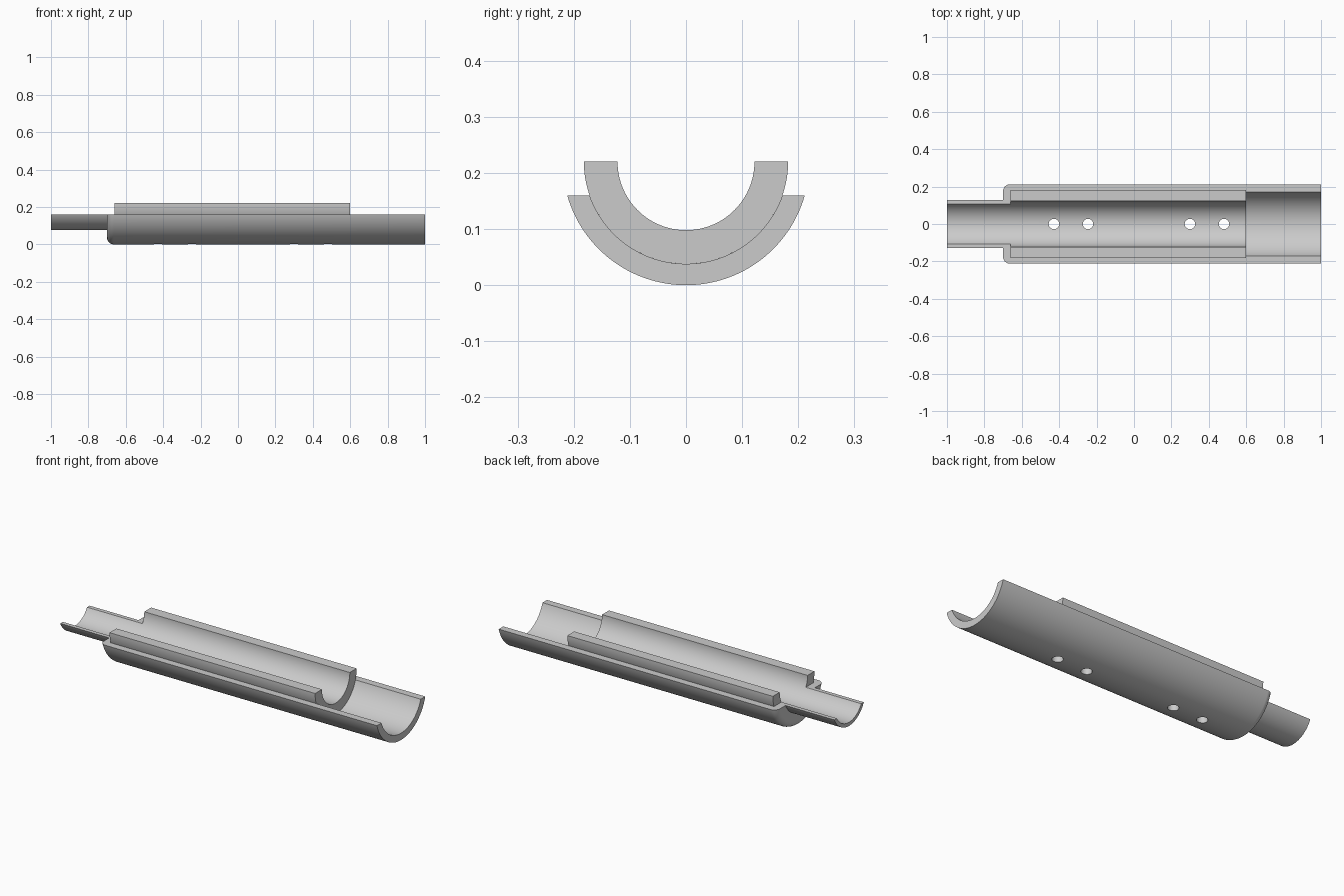
import bpy, bmesh, math

AXIS_Z = 0.22      # height of the common bore axis
SEGMENTS = 72      # steps along each arc

cube = bpy.data.objects.get("Cube")
if cube:
    bpy.data.objects.remove(cube, do_unlink=True)

grey = bpy.data.materials.new("plain grey")
grey.use_nodes = True
colour = (0.6, 0.6, 0.6, 1)
grey.diffuse_color = colour
grey.node_tree.nodes["Principled BSDF"].inputs["Base Color"].default_value = colour


def add_object(name, bm):
    bmesh.ops.recalc_face_normals(bm, faces=bm.faces)
    mesh = bpy.data.meshes.new(name)
    bm.to_mesh(mesh)
    bm.free()
    mesh.materials.append(grey)
    obj = bpy.data.objects.new(name, mesh)
    bpy.context.collection.objects.link(obj)
    return obj


def trough(name, profile, drop):
    """Sweep (x, radius) points under the axis, ending level, drop below it."""
    bm = bmesh.new()
    rings = []
    for i in range(SEGMENTS + 1):
        ring = []
        for x, r in profile:
            start = math.asin(drop / r)
            a = start + (math.pi - 2 * start) * i / SEGMENTS
            ring.append(bm.verts.new((x, r * math.cos(a), AXIS_Z - r * math.sin(a))))
        rings.append(ring)
    n = len(profile)
    for a, b in zip(rings, rings[1:]):
        for j in range(n):
            k = (j + 1) % n
            bm.faces.new((a[j], a[k], b[k], b[j]))
    bm.faces.new(rings[0])
    bm.faces.new(rings[-1])
    return add_object(name, bm)


# Outer shell with rounded shoulder and narrow neck
fillet = 0.035
shoulder = []
for i in range(9):
    t = math.pi / 2 * i / 8
    shoulder.append((-0.7 + fillet - fillet * math.sin(t),
                     AXIS_Z - fillet + fillet * math.cos(t)))
shell_profile = [(1, 0.22)] + shoulder + [
    (-0.7, 0.142), (-1, 0.142), (-1, 0.122), (-0.66, 0.122), (-0.66, 0.182), (1, 0.182)]
shell = trough("outer_shell", shell_profile, 0.06)

# Inner liner, a full half tube
liner = trough("inner_liner", [(-0.66, 0.182), (0.6, 0.182), (0.6, 0.122), (-0.66, 0.122)], 0)

# Drain holes through both parts
bm = bmesh.new()
for x in (-0.428, -0.246, 0.299, 0.481):
    made = bmesh.ops.create_cone(bm, cap_ends=True, segments=32,
                                 radius1=0.028, radius2=0.028, depth=0.3)
    bmesh.ops.translate(bm, verts=made["verts"], vec=(x, 0, 0.05))
cutter = add_object("hole_cutter", bm)
cutter.hide_render = True

for part in (shell, liner):
    bpy.ops.object.select_all(action='DESELECT')
    part.select_set(True)
    bpy.context.view_layer.objects.active = part
    mod = part.modifiers.new("holes", 'BOOLEAN')
    mod.operation = 'DIFFERENCE'
    mod.solver = 'EXACT'
    mod.object = cutter
    bpy.ops.object.modifier_apply(modifier=mod.name)
    bpy.ops.object.shade_smooth_by_angle(angle=math.radians(30))

bpy.data.objects.remove(cutter, do_unlink=True)
